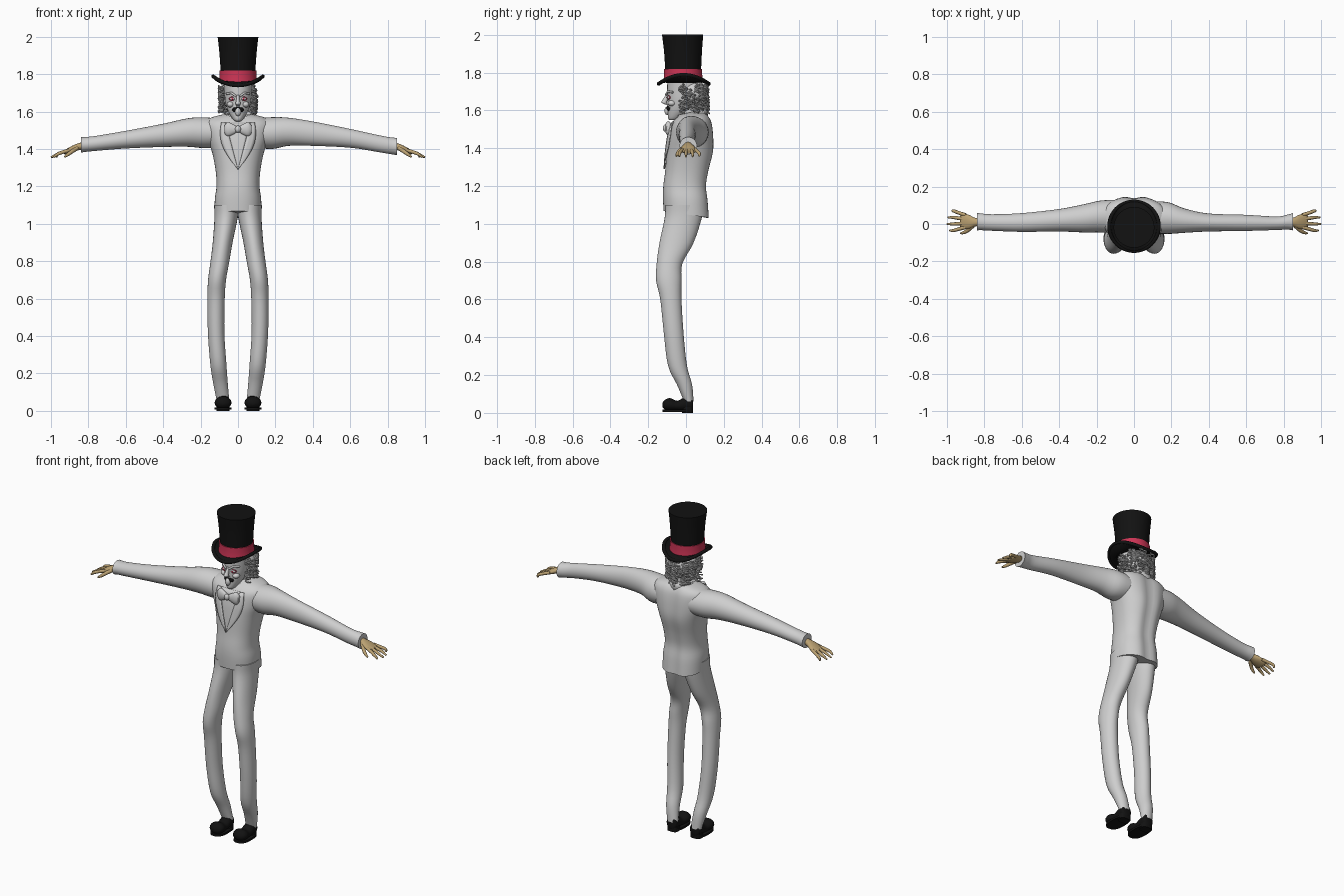
import bpy, bmesh, math, random
from math import sin, cos, pi
from mathutils import Vector

cube = bpy.data.objects.get("Cube")
if cube:
    bpy.data.objects.remove(cube, do_unlink=True)
random.seed(4)


def material(name, *rgb):
    m = bpy.data.materials.new(name)
    m.use_nodes = True
    m.diffuse_color = (*rgb, 1)
    bsdf = m.node_tree.nodes["Principled BSDF"]
    bsdf.inputs["Base Color"].default_value = (*rgb, 1)
    bsdf.inputs["Roughness"].default_value = 0.8
    return m


WHITE = material("pale cloth", 0.62, 0.62, 0.62)
BLACK = material("black felt", 0.006, 0.006, 0.006)
RED = material("red ribbon", 0.6, 0.035, 0.09)
TAN = material("tan skin", 0.5, 0.36, 0.17)


def make(name, verts, faces, mat, thick=0, angle=50):
    """Mesh object with clean normals, smooth shading and optional thickness."""
    mesh = bpy.data.meshes.new(name)
    mesh.from_pydata(verts, [], faces)
    bm = bmesh.new()
    bm.from_mesh(mesh)
    bmesh.ops.remove_doubles(bm, verts=bm.verts, dist=0.0001)
    bmesh.ops.recalc_face_normals(bm, faces=bm.faces)
    bm.to_mesh(mesh)
    bm.free()
    mesh.materials.append(mat)
    ob = bpy.data.objects.new(name, mesh)
    bpy.context.collection.objects.link(ob)
    if thick:
        mod = ob.modifiers.new("thickness", "SOLIDIFY")
        mod.thickness, mod.offset = thick, 0
    bpy.ops.object.select_all(action="DESELECT")
    ob.select_set(True)
    bpy.context.view_layer.objects.active = ob
    bpy.ops.object.shade_smooth_by_angle(angle=math.radians(angle))
    return ob


def spline(rows, steps):
    """Catmull-Rom interpolation through rows of numbers."""
    out, last = [], len(rows) - 1
    for i in range(last):
        p = [rows[max(0, min(last, i + k))] for k in (-1, 0, 1, 2)]
        for s in range(steps):
            t = s / steps
            out.append([b + t / 2 * (c - a + t * (2*a - 5*b + 4*c - d + t * (3*(b - c) + d - a)))
                        for a, b, c, d in zip(*p)])
    return out + [list(rows[-1])]


def grid_faces(rows, cols, wrap=True):
    return [(i*cols + j, i*cols + (j + 1) % cols, (i + 1)*cols + (j + 1) % cols, (i + 1)*cols + j)
            for i in range(rows - 1) for j in range(cols if wrap else cols - 1)]


def loft(name, rows, mat, axis="z", sides=28, steps=4, power=2, warp=None):
    """Skin rings (x, y, z, half width, half height) set across an axis."""
    u, v = {"z": (0, 1), "x": (1, 2), "y": (0, 2)}[axis]
    rings, verts = spline(rows, steps), []
    for r in rings:
        for j in range(sides):
            a, p = 2 * pi * j / sides, list(r[:3])
            p[u] += r[3] * math.copysign(abs(cos(a)) ** (2 / power), cos(a))
            p[v] += r[4] * math.copysign(abs(sin(a)) ** (2 / power), sin(a))
            verts.append(warp(p) if warp else p)
    n = len(rings)
    caps = [tuple(range(sides)), tuple(range((n - 1) * sides, n * sides))]
    return make(name, verts, grid_faces(n, sides) + caps, mat)


def ball(name, center, size, mat):
    rows, cols = 12, 20
    verts = [[center[0] + size[0] * sin(pi*i/rows) * cos(2*pi*j/cols),
              center[1] + size[1] * sin(pi*i/rows) * sin(2*pi*j/cols),
              center[2] + size[2] * cos(pi*i/rows)] for i in range(rows + 1) for j in range(cols)]
    return make(name, verts, grid_faces(rows + 1, cols), mat)


def tube(name, paths, radius, mat, closed=False, res=2):
    """Round tubes along one or more point paths."""
    cu = bpy.data.curves.new(name, "CURVE")
    cu.dimensions, cu.bevel_depth, cu.bevel_resolution, cu.use_fill_caps = "3D", radius, res, True
    for path in paths:
        sp = cu.splines.new("POLY")
        sp.points.add(len(path) - 1)
        for pt, co in zip(sp.points, path):
            pt.co = (co[0], co[1], co[2], 1)
            pt.radius = co[3] if len(co) > 3 else 1
        sp.use_cyclic_u, sp.use_smooth = closed, True
    cu.materials.append(mat)
    ob = bpy.data.objects.new(name, cu)
    bpy.context.collection.objects.link(ob)
    return ob


# Jacket body, hem lower at the back, with a spine hollow
TORSO = [(0, .005, 1.05, .125, .123), (0, .0, 1.13, .124, .122), (0, -.003, 1.2, .115, .117),
         (0, .008, 1.28, .119, .118), (0, .023, 1.38, .138, .126), (0, .028, 1.46, .165, .121),
         (0, .032, 1.53, .178, .108), (0, .04, 1.565, .15, .085), (0, .045, 1.585, .08, .06)]


def jacket_warp(p):
    if p[2] < 1.2:
        p[2] -= p[1] * (1.2 - p[2])
    if p[1] > 0:
        p[1] -= .014 * math.exp(-(p[0] / .035) ** 2)
    return p


loft("jacket", TORSO, WHITE, sides=48, power=2.3, warp=jacket_warp)
TORSO_FINE = spline(TORSO, 12)


def chest(x, z, lift):
    r = min(TORSO_FINE, key=lambda q: abs(q[2] - z))
    return (x, r[1] - r[4] * (1 - min(1, abs(x) / r[3]) ** 2.3) ** (1 / 2.3) - lift, z)


# Shirt front and lapels following the chest
ROWS = 12
LEVELS = [(i / ROWS, 1.29 + .25 * i / ROWS) for i in range(ROWS + 1)]
shirt = [chest(.066 * t * k / 4, z, .003) for t, z in LEVELS for k in range(-4, 5)]
make("shirt_front", shirt, grid_faces(ROWS + 1, 9, False), WHITE, .004)
for s, side in ((1, "left"), (-1, "right")):
    strip = [chest(s * (.066 * t + .05 * sin(pi * t * .85) * k / 3), z, .007)
             for t, z in LEVELS for k in range(4)]
    make(side + "_lapel", strip, grid_faces(ROWS + 1, 4, False), WHITE, .006)

# Standing collar, open at the front, and bow tie
collar = []
for i in range(25):
    a = -pi / 2 + .5 + (2 * pi - 1) * i / 24
    rise = .018 * sin(a)
    collar += [(.082 * cos(a), .03 + .085 * sin(a), 1.545),
               (.07 * cos(a), .03 + .078 * sin(a), 1.59 + rise)]
make("collar", collar, grid_faces(25, 2, False), WHITE, .008)
bow = [(x, -.1 + abs(x) * .12, 1.505, .012 + d, h) for x, d, h in
       ((-.072, 0, .022), (-.055, .006, .038), (-.025, .003, .027), (0, 0, .014),
        (.025, .003, .027), (.055, .006, .038), (.072, 0, .022))]
loft("bow_tie", bow, WHITE, "x", 20, 3)
ball("bow_knot", (0, -.108, 1.506), (.016, .015, .019), WHITE)

# Sleeves: the right one sits a little further back than the left
SLEEVES = {
    "left": [(.08, .035, 1.485, .085, .075), (.18, .032, 1.485, .085, .085), (.27, .018, 1.492, .065, .075),
             (.4, .008, 1.482, .048, .065), (.6, .006, 1.457, .043, .05), (.76, .004, 1.427, .036, .045),
             (.82, .01, 1.417, .04, .045), (.85, .012, 1.413, .046, .046)],
    "right": [(.08, .04, 1.485, .09, .075), (.18, .04, 1.487, .085, .082), (.27, .03, 1.488, .075, .076),
              (.4, .02, 1.473, .06, .062), (.6, .008, 1.45, .05, .047), (.76, .008, 1.43, .044, .04),
              (.82, .012, 1.424, .045, .04), (.84, .012, 1.422, .047, .042)]}
LEG = [(.062, -.01, 1.1, .066, .1), (.064, -.015, 1.03, .062, .098), (.082, -.05, .9, .053, .09),
       (.098, -.087, .79, .05, .068), (.112, -.091, .7, .048, .067), (.117, -.08, .6, .046, .056),
       (.117, -.065, .42, .044, .052), (.105, -.045, .25, .043, .05), (.094, -.008, .15, .039, .04),
       (.081, .015, .06, .034, .025)]
SHOE = [(.08, .038, .045, .012, .02), (.08, .03, .05, .032, .04), (.08, -.005, .048, .035, .038),
        (.08, -.045, .038, .037, .026), (.08, -.085, .044, .045, .034), (.08, -.112, .043, .036, .026),
        (.08, -.125, .042, .012, .01)]

for s, side in ((1, "left"), (-1, "right")):
    def flip(rows):
        return [(s * r[0], *r[1:]) for r in rows]

    loft(side + "_sleeve", flip(SLEEVES[side]), WHITE, "x")
    loft(side + "_trouser_leg", flip(LEG), WHITE)

    # Shoe with toe bulge, sole and heel block
    loft(side + "_shoe", flip(SHOE), BLACK, "y", 24)
    loft(side + "_sole", flip([(.08, -.045, z, .046, .08) for z in (.006, .018)]), BLACK, steps=1, power=2.6)
    loft(side + "_heel", flip([(.08, .008, z, .034, .028) for z in (0, .03)]), BLACK, steps=1, power=3)

    # Hand: palm, spread fingers and thumb
    palm = [(.81, .01, 1.42, .02, .02), (.85, .01, 1.413, .023, .019), (.885, .012, 1.4, .038, .018),
            (.92, .015, 1.385, .039, .013), (.93, .015, 1.381, .03, .008)]
    loft(side + "_palm", flip(palm), TAN, "x", 20)
    fingers = []
    for k, reach in enumerate((.985, 1.0, .995, .97)):
        y = -.018 + .022 * k
        spread = y + (k - 1.3) * .013
        fingers.append(flip([(.9, y, 1.394, 1), (.935, (y + spread) / 2, 1.384, 1),
                             (.965, spread, 1.372, .9), (reach, spread, 1.356, .5)]))
    fingers.append(flip([(.86, -.008, 1.405, 1.2), (.89, -.035, 1.385, 1.1),
                         (.91, -.046, 1.37, .9), (.928, -.05, 1.358, .5)]))
    tube(side + "_fingers", [spline(f, 4) for f in fingers], .0095, TAN, res=3)

    # Eyes, brows and cheeks
    ball(side + "_eye", (s * .03, -.091, 1.668), (.015, .009, .008), WHITE)
    ball(side + "_iris", (s * .03, -.099, 1.668), (.006, .003, .005), RED)
    tube(side + "_eyelid", [[(s * (.03 + .018 * cos(a)), -.094 + .01 * abs(cos(a)), 1.668 + .01 * sin(a))
                             for a in [2 * pi * i / 16 for i in range(16)]]], .0022, RED, True)
    tube(side + "_brow", [flip([(.01, -.105, 1.682), (.035, -.096, 1.7), (.06, -.07, 1.695)])], .006, WHITE)
    ball(side + "_cheek", (s * .04, -.075, 1.638), (.02, .022, .016), WHITE)

# Head, nose and grinning mouth with tongue out
loft("neck", [(0, .02, z, .045, .05) for z in (1.53, 1.57, 1.63)], WHITE)
loft("head", [(0, -.07, 1.548, .014, .016), (0, -.06, 1.56, .028, .035), (0, -.035, 1.6, .052, .062),
              (0, -.018, 1.65, .068, .08), (0, -.01, 1.7, .074, .09), (0, -.01, 1.77, .078, .088)], WHITE)
loft("nose", [(0, -.09, 1.69, .007, .012), (0, -.108, 1.66, .01, .014), (0, -.116, 1.642, .014, .015),
              (0, -.105, 1.632, .008, .008)], WHITE, sides=14)
ball("mouth", (0, -.088, 1.61), (.032, .016, .017), BLACK)
ball("tongue", (0, -.1, 1.598), (.016, .014, .022), WHITE)
tube("lips", [[(.035 * cos(a), -.098 + .02 * abs(cos(a)), 1.611 + .02 * sin(a) + .012 * abs(cos(a)))
               for a in [2 * pi * i / 24 for i in range(24)]]], .005, WHITE, True)

# Curly hair: many small coils round the sides and back, over a soft mass
ball("hair_mass", (0, .03, 1.685), (.088, .078, .085), WHITE)
curls = []
for n in range(130):
    a = random.uniform(-.55, pi + .55)
    z = random.uniform(1.615, 1.745)
    out = Vector((cos(a), sin(a), 0))
    base = Vector((.092 * cos(a), .02 + .09 * sin(a), z))
    size, phase = random.uniform(.008, .015), random.uniform(0, 6)
    curls.append([base + out * size * cos(phase + .7 * k) + Vector((-sin(a), cos(a), 0)) *
                  (size * sin(phase + .7 * k)) + Vector((0, 0, -.0025 * k)) for k in range(14)])
tube("hair_curls", curls, .0042, WHITE, res=1)

# Top hat: flared crown, ribbon and curled brim
loft("hat_crown", [(0, -.015, 1.745, .09, .092), (0, -.015, 1.82, .093, .095),
                   (0, -.016, 1.92, .1, .101), (0, -.018, 2.0, .109, .109)], BLACK, sides=48)
loft("hat_ribbon", [(0, -.015, 1.755, .102, .104), (0, -.015, 1.787, .099, .101),
                    (0, -.015, 1.82, .098, .1)], RED, sides=48)


def brim_point(a, t):
    r = .08 + .053 * t
    rise = t * t * (.032 * cos(a) ** 2 - .016 * sin(a) ** 2)
    return (r * cos(a), -.012 + r * sin(a), 1.756 + rise)


angles = [2 * pi * j / 48 for j in range(48)]
brim = [brim_point(a, i / 6) for i in range(7) for a in angles]
make("hat_brim", brim, grid_faces(7, 48), BLACK, .014)
tube("hat_brim_edge", [[brim_point(a, 1) for a in angles]], .01, BLACK, True, 3)
